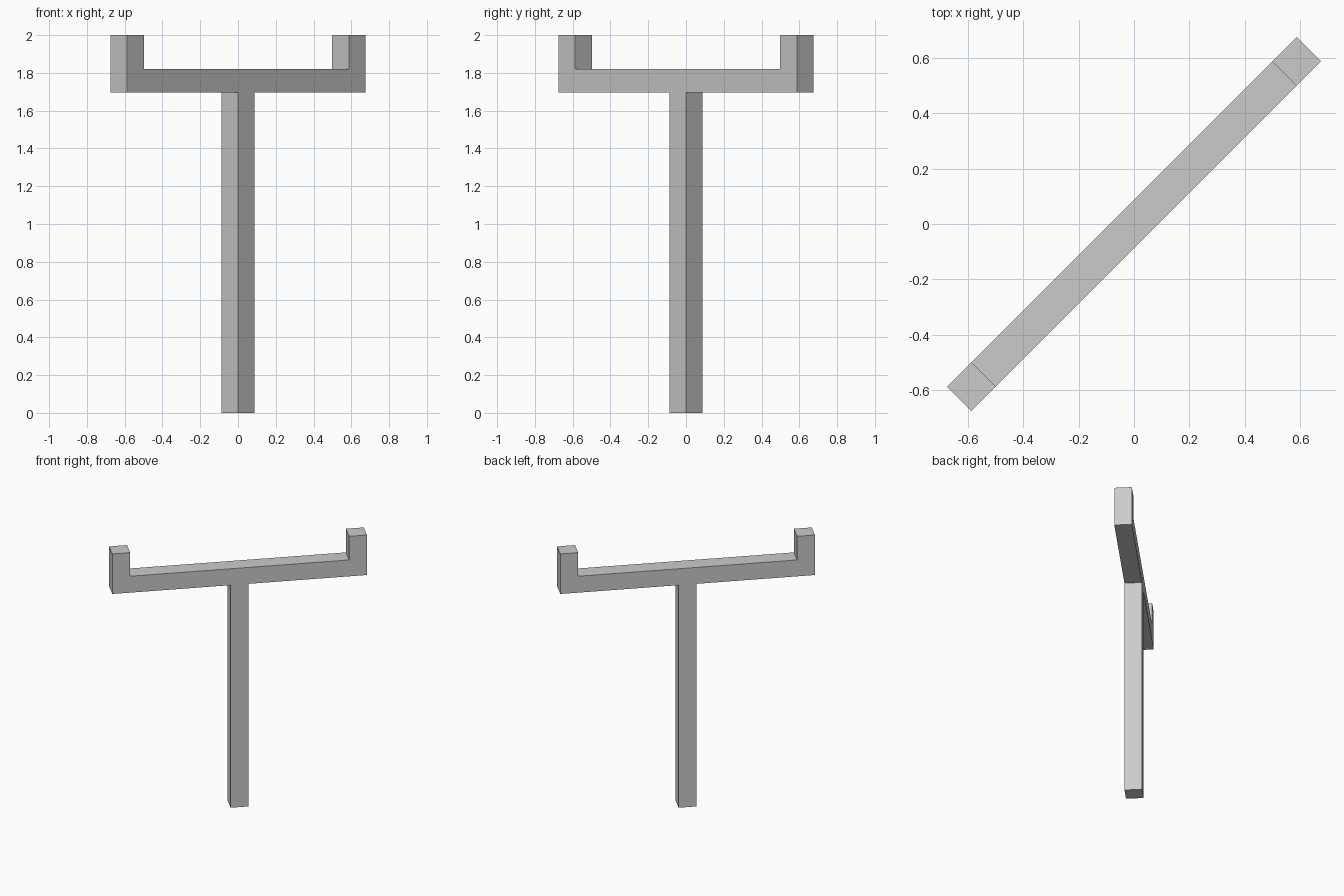
import bpy
import bmesh
from math import radians
from mathutils import Matrix, Vector

cube = bpy.data.objects.get("Cube")
if cube:
    bpy.data.objects.remove(cube, do_unlink=True)

# Plain grey material
grey = bpy.data.materials.new("plain grey")
grey.use_nodes = True
color = (0.6, 0.6, 0.6, 1)
grey.diffuse_color = color
grey.node_tree.nodes["Principled BSDF"].inputs["Base Color"].default_value = color

THICK = 0.125        # square section of every beam
HALF = THICK / 2
REACH = 0.892        # half length of the crossbar
BAR_LOW, BAR_HIGH, TOP = 1.695, 1.82, 2.0

# Half outline of post, crossbar and upturned end, then its mirror image
half = [(HALF, 0), (HALF, BAR_LOW), (REACH, BAR_LOW), (REACH, TOP),
        (REACH - THICK, TOP), (REACH - THICK, BAR_HIGH)]
outline = half + [(-x, z) for x, z in reversed(half)]

# Extrude the outline and turn it onto the diagonal
bm = bmesh.new()
face = bm.faces.new([bm.verts.new((x, -HALF, z)) for x, z in outline])
result = bmesh.ops.extrude_face_region(bm, geom=[face], use_keep_orig=True)
moved = [v for v in result["geom"] if isinstance(v, bmesh.types.BMVert)]
bmesh.ops.translate(bm, verts=moved, vec=Vector((0, THICK, 0)))
bmesh.ops.recalc_face_normals(bm, faces=bm.faces)
bm.transform(Matrix.Rotation(radians(45), 4, "Z"))

mesh = bpy.data.meshes.new("post_with_crossbar")
bm.to_mesh(mesh)
bm.free()
mesh.materials.append(grey)
stand = bpy.data.objects.new("post_with_crossbar", mesh)
bpy.context.collection.objects.link(stand)
